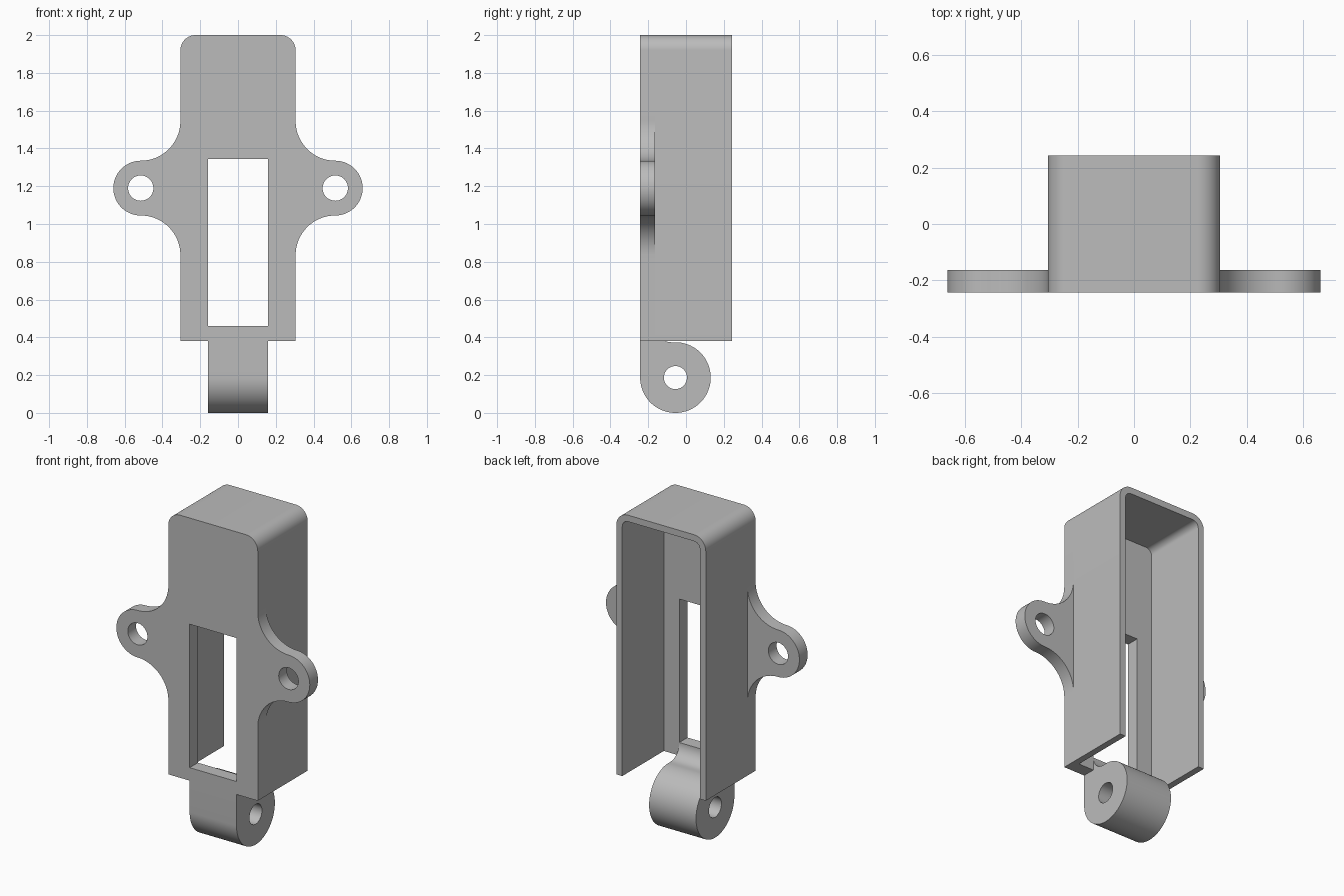
import bpy, bmesh
from math import cos, sin, radians

cube = bpy.data.objects.get("Cube")
if cube:
    bpy.data.objects.remove(cube, do_unlink=True)

grey = bpy.data.materials.new("plain grey")
grey.use_nodes = True
COLOUR = (0.5, 0.5, 0.5, 1)
grey.diffuse_color = COLOUR
grey.node_tree.nodes["Principled BSDF"].inputs["Base Color"].default_value = COLOUR

FRONT, BACK = -0.243, 0.243
PLATE_BACK = FRONT + 0.08
HALF_W, BASE, TOP = 0.305, 0.38, 2.0
WALL, CORNER = 0.04, 0.08
SLOT_W, SLOT_LOW, SLOT_HIGH = 0.16, 0.46, 1.345
EAR_X, EAR_Z, EAR_R = 0.515, 1.19, 0.145


def arc(cx, cy, r, start, end, n=24):
    """Points along an arc, angles in degrees."""
    angles = [radians(start + (end - start) * i / n) for i in range(n + 1)]
    return [(cx + r * cos(a), cy + r * sin(a)) for a in angles]


def circle(cx, cy, r, n=48):
    return arc(cx, cy, r, 0, 360, n)[:-1]


def mirrored(half):
    """Close a right-hand outline with its mirror image."""
    return half + [(-x, z) for x, z in reversed(half)]


def extrude(name, loops, low, high, axis):
    """Fill the outline (first loop) with holes (other loops), extruded along x or y."""
    curve = bpy.data.curves.new(name + "_profile", "CURVE")
    curve.dimensions = "2D"
    curve.fill_mode = "BOTH"
    curve.extrude = (high - low) / 2
    for loop in loops:
        spline = curve.splines.new("POLY")
        spline.points.add(len(loop) - 1)
        for point, (u, v) in zip(spline.points, loop):
            point.co = (u, v, 0, 1)
        spline.use_cyclic_u = True
    helper = bpy.data.objects.new(name + "_helper", curve)
    bpy.context.collection.objects.link(helper)
    graph = bpy.context.evaluated_depsgraph_get()
    mesh = bpy.data.meshes.new_from_object(helper.evaluated_get(graph))
    bpy.data.objects.remove(helper, do_unlink=True)
    bpy.data.curves.remove(curve)

    bm = bmesh.new()
    bm.from_mesh(mesh)
    middle = (low + high) / 2
    for vert in bm.verts:
        u, v, w = vert.co
        vert.co = (u, w + middle, v) if axis == "y" else (w + middle, u, v)
    bmesh.ops.remove_doubles(bm, verts=bm.verts, dist=0.0001)
    bmesh.ops.recalc_face_normals(bm, faces=bm.faces)
    bm.to_mesh(mesh)
    bm.free()

    mesh.name = name
    mesh.materials.clear()
    mesh.materials.append(grey)
    obj = bpy.data.objects.new(name, mesh)
    bpy.context.collection.objects.link(obj)
    bpy.ops.object.select_all(action="DESELECT")
    obj.select_set(True)
    bpy.context.view_layer.objects.active = obj
    bpy.ops.object.shade_smooth_by_angle(angle=radians(30))
    return obj


# Front plate with flared mounting ears, slot and screw holes
flare = EAR_X - HALF_W
top_corner = arc(HALF_W - CORNER, TOP - CORNER, CORNER, 0, 90, 12)
plate_half = (
    [(HALF_W, BASE)]
    + arc(EAR_X, EAR_Z - EAR_R - flare, flare, 180, 90)
    + arc(EAR_X, EAR_Z, EAR_R, -90, 90, 36)[1:-1]
    + arc(EAR_X, EAR_Z + EAR_R + flare, flare, 270, 180)
    + top_corner
)
slot = mirrored([(SLOT_W, SLOT_LOW), (SLOT_W, SLOT_HIGH)])
ear_holes = [circle(side * EAR_X, EAR_Z, 0.067) for side in (-1, 1)]
extrude("front_plate", [mirrored(plate_half), slot] + ear_holes, FRONT, PLATE_BACK, "y")

# Side walls and roof, open at the back and bottom
inner_corner = arc(HALF_W - CORNER, TOP - CORNER, CORNER - WALL, 0, 90, 12)
outside = mirrored([(HALF_W, BASE)] + top_corner)
inside = mirrored([(HALF_W - WALL, BASE)] + inner_corner)
extrude("housing_walls", [outside + inside[::-1]], PLATE_BACK, BACK, "y")

# Hinge barrel, blended into the back of the plate by a concave fillet
HINGE_R = 0.187
hinge_y, hinge_z = FRONT + HINGE_R, HINGE_R
fillet = 0.086
hinge = (
    [(FRONT, BASE)]
    + arc(hinge_y, hinge_z, HINGE_R, 180, 454, 64)
    + arc(PLATE_BACK + fillet, SLOT_LOW, fillet, 274, 180, 16)[1:]
    + [(PLATE_BACK, BASE)]
)
extrude("hinge_barrel", [hinge, circle(hinge_y, hinge_z, 0.061)], -SLOT_W, SLOT_W, "x")
